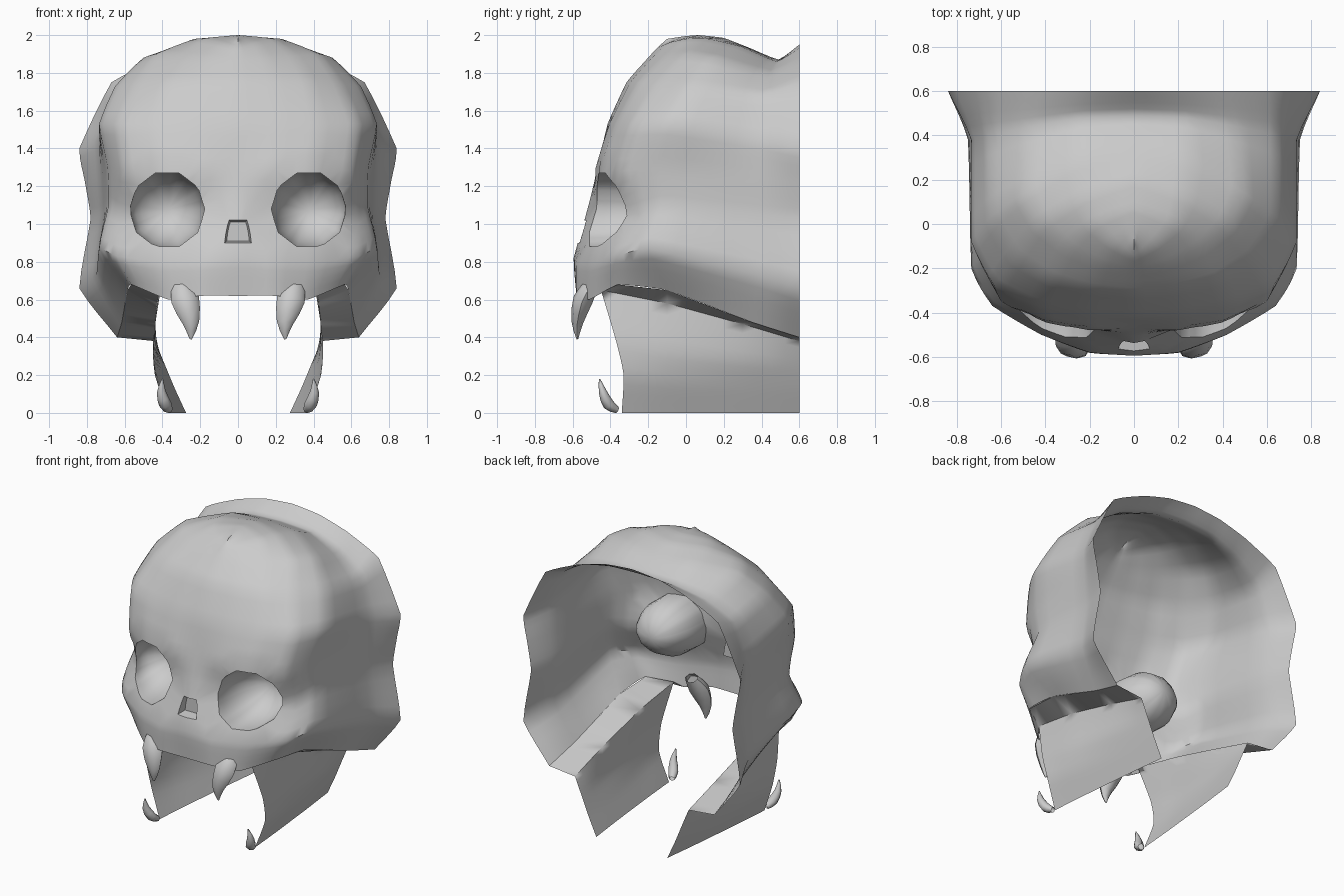
import bpy, bmesh, math
from mathutils import Vector
from mathutils.bvhtree import BVHTree

if "Cube" in bpy.data.objects:
    bpy.data.objects.remove(bpy.data.objects["Cube"])


def spline(pts, n, round_=1.0):
    """Points along pts: straight (round_ 0) to Catmull-Rom (1), reflected at the centre plane."""
    def ghost(a, b):
        return Vector((-b.x, b.y, b.z)) if abs(a.x) < 1e-6 else a * 2 - b
    p = [ghost(pts[0], pts[1])] + pts + [ghost(pts[-1], pts[-2])]
    out = []
    for i in range(1, len(p) - 2):
        a, b, c, d = p[i - 1:i + 3]
        for k in range(n):
            t = k / n
            q = 0.5 * (2 * b + (c - a) * t + (2 * a - 5 * b + 4 * c - d) * t * t
                       + (3 * b - a - 3 * c + d) * t ** 3)
            out.append(b.lerp(c, t).lerp(q, round_))
    return out + [pts[-1].copy()]


def skin(bm, grid, closed=False):
    """Quads over a grid of points, made on both sides of x = 0."""
    for s in (1, -1):
        vs = [[bm.verts.new((p.x * s, p.y, p.z)) for p in row] for row in grid]
        for r0, r1 in zip(vs, vs[1:]):
            n = len(r0)
            for j in range(n if closed else n - 1):
                k = (j + 1) % n
                q = (r0[j], r0[k], r1[k], r1[j])
                bm.faces.new(q if s == 1 else q[::-1])


def patch(bm, rows, nu=4, nv=4, round_=0.3):
    rows = [spline([Vector(p) for p in r], nu, round_) for r in rows]
    cols = [spline(list(c), nv, round_) for c in zip(*rows)]
    skin(bm, list(zip(*cols)))


def finish(bm, name, angle=50):
    bmesh.ops.remove_doubles(bm, verts=bm.verts, dist=0.0005)
    me = bpy.data.meshes.new(name)
    bm.to_mesh(me)
    bm.free()
    ob = bpy.data.objects.new(name, me)
    bpy.context.collection.objects.link(ob)
    bpy.ops.object.select_all(action='DESELECT')
    ob.select_set(True)
    bpy.context.view_layer.objects.active = ob
    bpy.ops.object.shade_smooth_by_angle(angle=math.radians(angle))
    return ob


def socket(bm, tree, cx, cz, norm, rings, y_back):
    """Open a hole in the face and extrude its rim back through the given rings."""
    def r(v):
        return norm(v.co.x - cx, v.co.z - cz)
    dead = [f for f in bm.faces if f.calc_center_median().y < 0
            and any(r(v) < 0.98 for v in f.verts)]
    edges = {e for f in dead for e in f.edges}
    rim = [e for e in edges if any(f not in dead for f in e.link_faces)]
    bmesh.ops.delete(bm, geom=dead, context='FACES')
    verts = {v for e in rim for v in e.verts}
    base = {}
    for v in verts:
        k = 1 / r(v)
        v.co.x, v.co.z = cx + (v.co.x - cx) * k, cz + (v.co.z - cz) * k
        hit = tree.ray_cast(Vector((v.co.x, -2, v.co.z)), Vector((0, 1, 0)))[0]
        if hit:
            v.co.y = hit.y
        base[v] = v.co.copy()
    for scale, depth in rings:
        nxt = {}
        for v, c in base.items():
            nxt[v] = bm.verts.new((cx + (c.x - cx) * scale,
                                   c.y + (y_back - c.y) * depth,
                                   cz + (c.z - cz) * scale))
        new_rim = []
        for e in rim:
            a, b = e.verts
            bm.faces.new((a, b, nxt[b], nxt[a]))
            new_rim.append(bm.edges.get((nxt[a], nxt[b])))
        base = {nxt[v]: c for v, c in base.items()}
        rim = new_rim


def eye_shape(x, z):
    """Size of the faceted eye opening in the direction (x, z): 1 on its rim."""
    a = math.atan2(z, x) % (math.tau / 10) - math.pi / 10
    return math.hypot(x / .2, z / .205) * math.cos(a) / math.cos(math.pi / 10)


def tooth(name, path, flat=1.0):
    """Tapered pair of teeth along a path of (x, y, z, radius)."""
    bm = bmesh.new()
    pts = spline([Vector(p[:3]) for p in path], 2)
    rad = [v.z for v in spline([Vector((1, 0, p[3])) for p in path], 2)]
    rings = []
    for i, (c, r) in enumerate(zip(pts, rad)):
        t = (pts[min(i + 1, len(pts) - 1)] - pts[max(i - 1, 0)]).normalized()
        u = (Vector((1, 0, 0)) - t * t.x).normalized()
        w = t.cross(u)
        rings.append([c + r * (u * math.cos(a) + w * flat * math.sin(a))
                      for a in (k * math.pi / 4 for k in range(8))])
    skin(bm, rings, closed=True)
    bmesh.ops.recalc_face_normals(bm, faces=bm.faces)
    return finish(bm, name)


# Half rows from the centre line round to the open back rim
face = [
    [(0, -.58, .62), (.2, -.58, .62), (.37, -.51, .60), (.565, -.36, .68),
     (.585, -.1, .65), (.615, .35, .48), (.64, .6, .40)],
    [(0, -.595, .82), (.2, -.58, .8), (.42, -.5, .8), (.64, -.37, .83),
     (.735, -.2, .87), (.75, .38, .73), (.84, .6, .66)],
    [(0, -.52, 1.08), (.19, -.47, 1.08), (.4, -.41, 1.06), (.6, -.29, 1.04),
     (.685, -.12, 1.1), (.72, .38, 1.05), (.78, .6, 1.03)],
    [(0, -.47, 1.29), (.2, -.48, 1.29), (.4, -.45, 1.31), (.6, -.35, 1.28),
     (.69, -.14, 1.3), (.73, .38, 1.24), (.81, .6, 1.22)],
]
cranium = [
    [(0, -.415, 1.53), (.22, -.405, 1.53), (.43, -.37, 1.53), (.63, -.28, 1.53),
     (.735, -.08, 1.53), (.735, .38, 1.45), (.84, .6, 1.40)],
    [(0, -.315, 1.75), (.2, -.295, 1.75), (.38, -.25, 1.75), (.54, -.15, 1.74),
     (.65, .03, 1.73), (.66, .4, 1.68), (.67, .6, 1.75)],
    [(0, -.21, 1.87), (.15, -.18, 1.88), (.3, -.11, 1.89), (.43, .0, 1.9),
     (.5, .14, 1.88), (.47, .44, 1.8), (.42, .6, 1.87)],
    [(0, -.155, 1.93), (.1, -.09, 1.96), (.19, .0, 1.98), (.23, .12, 1.98),
     (.25, .29, 1.94), (.24, .48, 1.86), (.21, .6, 1.93)],
    [(0, -.1, 1.98), (0, 0, 1.995), (0, .07, 2.0), (0, .2, 1.985),
     (0, .33, 1.935), (0, .49, 1.87), (0, .6, 1.95)],
]

# Skull shell with eye bowls and nose recess
bm = bmesh.new()
patch(bm, face + cranium)
bmesh.ops.remove_doubles(bm, verts=bm.verts, dist=0.0005)
tree = BVHTree.FromBMesh(bm)
bowl = [(1.0, .15)] + [(math.cos(a), .15 + .85 * math.sin(a))
                       for a in (k * math.pi / 12 for k in range(1, 7))]
for s in (1, -1):
    socket(bm, tree, .375 * s, 1.075, eye_shape, bowl, -.15)
socket(bm, tree, 0, .96, lambda x, z: max((abs(x) + .2 * z) / .0625, abs(z) / .06),
       [(.85, 1), (0, 1)], -.5)
bmesh.ops.remove_doubles(bm, verts=bm.verts, dist=0.0005)
bmesh.ops.recalc_face_normals(bm, faces=bm.faces)
finish(bm, "skull_shell")

# Cheek underside and hanging jaw plates
jaw = [
    [(.41, -.45, .65), (.43, -.1, .58), (.44, .3, .47), (.44, .6, .38)],
    [(.45, -.37, .38), (.45, -.1, .33), (.42, .3, .28), (.385, .6, .25)],
    [(.44, -.33, .2), (.42, -.1, .17), (.37, .3, .14), (.335, .6, .13)],
    [(.37, -.34, 0), (.35, -.1, 0), (.31, .3, 0), (.275, .6, 0)],
]
bm = bmesh.new()
patch(bm, jaw[::-1], round_=.6)
patch(bm, [jaw[0], face[0][3:]], nv=1, round_=0)
patch(bm, [[jaw[0][0], jaw[0][0]], [face[0][2], face[0][3]]], nv=2, round_=0)
finish(bm, "jaw_plates", 80)

# Upper fangs and small lower tusks
tooth("upper_fangs", [(.3, -.49, .69, .05), (.28, -.545, .6, .075),
                      (.25, -.575, .48, .045), (.25, -.575, .39, .006)], .7)
tooth("lower_tusks", [(.365, -.365, .015, .02), (.385, -.41, .045, .034),
                      (.405, -.44, .11, .024), (.4, -.458, .18, .004)], .9)
